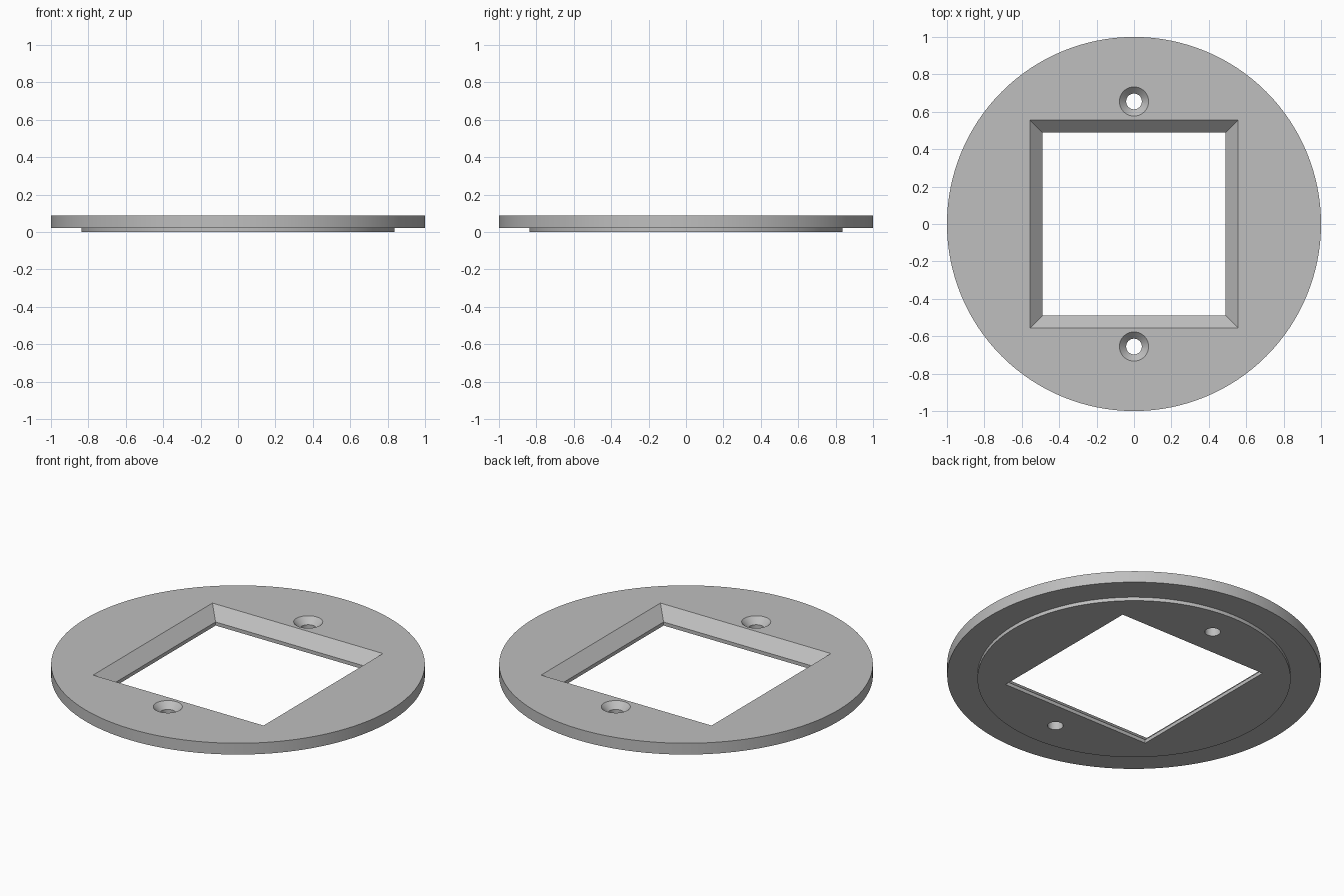
import bpy
import bmesh
from math import cos, sin, pi, sqrt, radians

default = bpy.data.objects.get("Cube")
if default:
    bpy.data.objects.remove(default, do_unlink=True)

TOP, STEP = 0.088, 0.021          # plate top, underside of the rim
OVER = 0.02                       # cutters reach past the plate by this much

grey = bpy.data.materials.new("plain_grey")
grey.use_nodes = True
colour = (0.52, 0.52, 0.52, 1)
grey.diffuse_color = colour
grey.node_tree.nodes["Principled BSDF"].inputs["Base Color"].default_value = colour


def turned(name, profile, sides, turn=0.0, y=0.0):
    """Closed solid from (radius, height) rings, listed bottom to top."""
    bm = bmesh.new()
    rings = []
    for r, z in profile:
        angles = [turn + 2 * pi * i / sides for i in range(sides)]
        rings.append([bm.verts.new((r * cos(a), y + r * sin(a), z)) for a in angles])
    for low, high in zip(rings, rings[1:]):
        for i in range(sides):
            j = (i + 1) % sides
            bm.faces.new((low[i], low[j], high[j], high[i]))
    bm.faces.new(rings[0][::-1])
    bm.faces.new(rings[-1])
    bmesh.ops.recalc_face_normals(bm, faces=bm.faces)
    mesh = bpy.data.meshes.new(name)
    bm.to_mesh(mesh)
    bm.free()
    mesh.materials.append(grey)
    obj = bpy.data.objects.new(name, mesh)
    bpy.context.collection.objects.link(obj)
    return obj


def flared(inner, outer, z):
    """Straight hole up to z, then widening to outer at the top and beyond."""
    slope = (outer - inner) / (TOP - z)
    return [(inner, -OVER), (inner, z), (outer + slope * OVER, TOP + OVER)]


# Round plate with a shallow locating step underneath
plate = turned("round_plate", [(0.838, 0), (0.838, STEP), (1, STEP), (1, TOP)], 128)

# Square window with sloping sides, and two countersunk screw holes
window = flared(0.488 * sqrt(2), 0.557 * sqrt(2), STEP)
cutters = [turned("window_cutter", window, 4, turn=pi / 4)]
for side, y in (("front", -0.655), ("back", 0.655)):
    cutters.append(turned(side + "_screw_cutter", flared(0.042, 0.078, 0.052), 48, y=y))

bpy.context.view_layer.objects.active = plate
for cutter in cutters:
    cutter.hide_render = True
    cut = plate.modifiers.new(cutter.name, "BOOLEAN")
    cut.operation = "DIFFERENCE"
    cut.solver = "EXACT"
    cut.object = cutter
    bpy.ops.object.modifier_apply(modifier=cut.name)
    bpy.data.objects.remove(cutter, do_unlink=True)

# Smooth round walls, crisp edges
bpy.ops.object.select_all(action="DESELECT")
plate.select_set(True)
bpy.ops.object.shade_smooth_by_angle(angle=radians(30))
